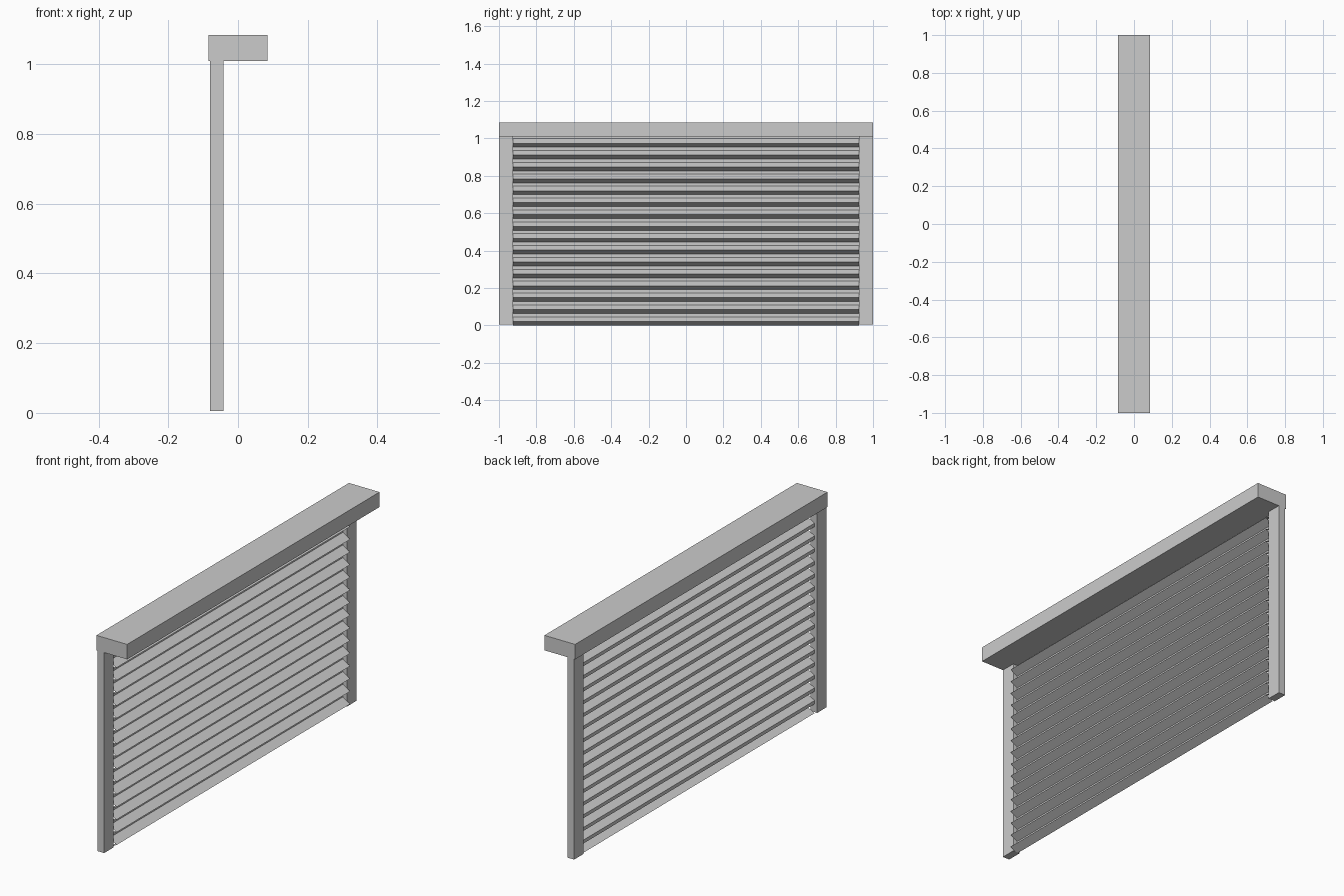
import bpy, bmesh

if "Cube" in bpy.data.objects:
    bpy.data.objects.remove(bpy.data.objects["Cube"])

grey = bpy.data.materials.new("light grey metal")
grey.diffuse_color = (0.6, 0.6, 0.6, 1)
grey.use_nodes = True
grey.node_tree.nodes["Principled BSDF"].inputs["Base Color"].default_value = grey.diffuse_color


def finish(name, bm):
    mesh = bpy.data.meshes.new(name)
    bm.to_mesh(mesh)
    bm.free()
    mesh.materials.append(grey)
    ob = bpy.data.objects.new(name, mesh)
    bpy.context.collection.objects.link(ob)
    return ob


def box(name, x, y, z):
    bm = bmesh.new()
    bmesh.ops.create_cube(bm, size=1)
    for v in bm.verts:
        for i, (lo, hi) in enumerate((x, y, z)):
            v.co[i] = hi if v.co[i] > 0 else lo
    return finish(name, bm)


# Housing along the top
box("shutter_housing", (-0.085, 0.085), (-1, 1), (1.01, 1.085))

# Side guide rails
for name, side in (("left_guide_rail", -1), ("right_guide_rail", 1)):
    box(name, (-0.08, -0.042), sorted((side * 0.925, side)), (0.005, 1.01))

# Pleated curtain: a thin folded sheet between the rails
BACK, FRONT, PITCH, COUNT = -0.066, -0.026, 0.0635, 16
profile = [(BACK, 0.0)]
for k in range(COUNT):
    z = k * PITCH
    profile += [(FRONT, z + 0.021), (BACK, z + 0.046), (BACK, z + PITCH)]

bm = bmesh.new()
rows = [[bm.verts.new((x, y, z)) for y in (-0.925, 0.925)] for x, z in profile]
for a, b in zip(rows, rows[1:]):
    bm.faces.new((a[0], a[1], b[1], b[0]))
finish("shutter_curtain", bm)
